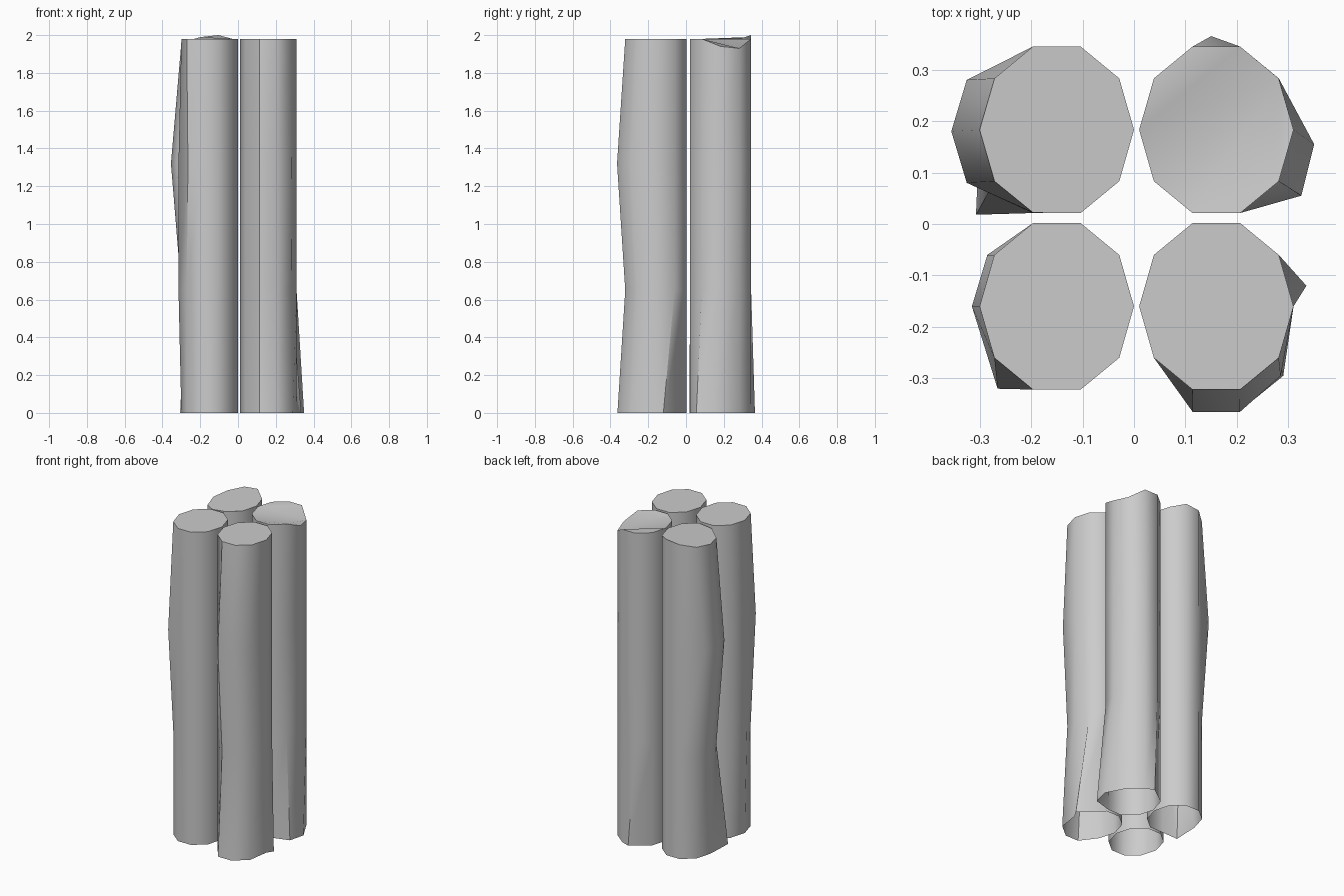
import bpy, bmesh
from math import cos, sin, radians

if "Cube" in bpy.data.objects:
    bpy.data.objects.remove(bpy.data.objects["Cube"])

SIDES, RX, RY = 10, 0.15, 0.17
LEVELS = [0.0, 0.65, 1.32, 1.98]


def column(name, cx, cy, moves, cap_splits=()):
    """Open-bottomed ten-sided column; moves = {(ring, side): (x, y, z)}."""
    bm = bmesh.new()
    rings = []
    for r, z in enumerate(LEVELS):
        ring = []
        for s in range(SIDES):
            a = radians(36 * s)
            p = (cx + RX * cos(a), cy + RY * sin(a), z)
            ring.append(bm.verts.new(moves.get((r, s), p)))
        rings.append(ring)
    for lo, hi in zip(rings, rings[1:]):
        for s in range(SIDES):
            t = (s + 1) % SIDES
            bm.faces.new((lo[s], lo[t], hi[t], hi[s]))
    # top cap, split into facets where it is bent
    for ids in cap_splits or [range(SIDES)]:
        bm.faces.new([rings[-1][i] for i in ids])
    mesh = bpy.data.meshes.new(name)
    bm.to_mesh(mesh)
    bm.free()
    obj = bpy.data.objects.new(name, mesh)
    bpy.context.collection.objects.link(obj)
    bpy.ops.object.select_all(action='DESELECT')
    obj.select_set(True)
    bpy.context.view_layer.objects.active = obj
    bpy.ops.object.shade_smooth_by_angle(angle=radians(45))


# Back left: bulge on the outer side, slanted top
column("back_left_column", -0.15, 0.183, {
    (0, 6): (-0.307, 0.018, 0),
    (2, 4): (-0.325, 0.28, 1.32),
    (2, 5): (-0.355, 0.18, 1.32),
    (2, 6): (-0.325, 0.08, 1.32),
    (3, 2): (-0.104, 0.345, 2.0),
    (3, 3): (-0.196, 0.345, 1.99),
    (3, 4): (-0.271, 0.283, 1.97),
    (3, 5): (-0.30, 0.183, 1.96),
    (3, 6): (-0.271, 0.083, 1.955),
    (3, 7): (-0.196, 0.022, 1.97),
})

# Back right: flared foot, chipped top
column("back_right_column", 0.16, 0.183, {
    (0, 0): (0.35, 0.155, 0),
    (0, 9): (0.325, 0.055, 0),
    (0, 3): (0.15, 0.365, 0),
    (3, 0): (0.31, 0.183, 1.94),
    (3, 1): (0.281, 0.283, 1.93),
}, cap_splits=[(2, 3, 4, 5), (1, 2, 5, 6), (0, 1, 6, 7, 8, 9)])

# Front left: slight swell through the middle
column("front_left_column", -0.15, -0.16, {
    (1, 5): (-0.315, -0.16, 0.65),
    (1, 4): (-0.285, -0.06, 0.65),
    (2, 5): (-0.315, -0.16, 1.32),
    (2, 4): (-0.285, -0.06, 1.32),
    (2, 6): (-0.265, -0.32, 1.32),
})

# Front right: wavy front side and flared foot
column("front_right_column", 0.16, -0.16, {
    (0, 1): (0.335, -0.12, 0),
    (0, 9): (0.29, -0.295, 0),
    (0, 7): (0.114, -0.363, 0),
    (0, 8): (0.206, -0.363, 0),
    (2, 7): (0.114, -0.365, 1.32),
    (2, 8): (0.206, -0.365, 1.32),
    (2, 9): (0.285, -0.295, 1.32),
})
